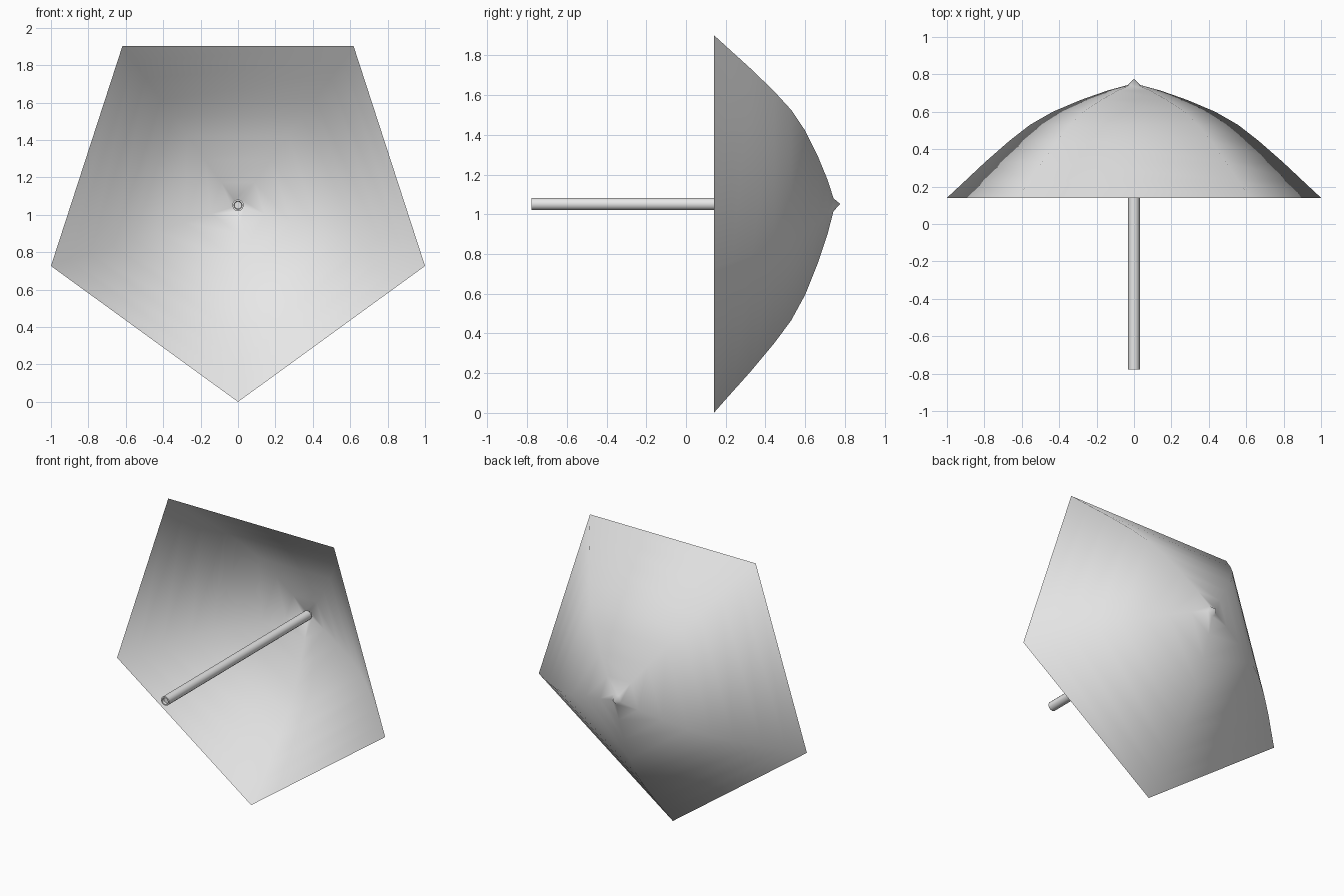
import bpy, bmesh, math

if "Cube" in bpy.data.objects:
    bpy.data.objects.remove(bpy.data.objects["Cube"])

CENTRE = 1.0515  # height of the umbrella axis, which runs along y

grey = bpy.data.materials.new("plain_grey")
grey.diffuse_color = (0.8, 0.8, 0.8, 1)
grey.use_nodes = True
grey.node_tree.nodes["Principled BSDF"].inputs["Base Color"].default_value = grey.diffuse_color


def lathe(name, profile, sides):
    """Spin (radius, y) points round the axis; radius 0 gives a single tip vertex."""
    bm = bmesh.new()
    rings = []
    for r, y in profile:
        if r == 0:
            rings.append([bm.verts.new((0, y, CENTRE))] * sides)
            continue
        angles = [2 * math.pi * k / sides for k in range(sides)]
        rings.append([bm.verts.new((r * math.sin(a), y, CENTRE - r * math.cos(a)))
                      for a in angles])
    for low, high in zip(rings, rings[1:]):
        for k in range(sides):
            n = (k + 1) % sides
            corners = [low[k], low[n], high[n], high[k]]
            bm.faces.new(list(dict.fromkeys(corners)))
    bm.normal_update()
    mesh = bpy.data.meshes.new(name)
    bm.to_mesh(mesh)
    bm.free()
    mesh.materials.append(grey)
    obj = bpy.data.objects.new(name, mesh)
    bpy.context.collection.objects.link(obj)
    return obj


def face_outward(obj, test):
    """Flip every face whose normal fails the test."""
    bm = bmesh.new()
    bm.from_mesh(obj.data)
    bm.normal_update()
    bmesh.ops.reverse_faces(bm, faces=[f for f in bm.faces if not test(f)])
    bm.to_mesh(obj.data)
    bm.free()


# Five-panel canopy with its little pointed tip, smooth across the ribs
canopy = lathe("canopy", [
    (1.0515, 0.14), (0.95, 0.23), (0.838, 0.33), (0.70, 0.445), (0.585, 0.53),
    (0.457, 0.60), (0.30, 0.663), (0.15, 0.713), (0.035, 0.743), (0, 0.777)], 5)
face_outward(canopy, lambda f: f.normal.y > 0)
canopy.data.shade_smooth()

# Round shaft with a shallow recess in the handle end
shaft = lathe("shaft", [
    (0, -0.76), (0.02, -0.76), (0.022, -0.777), (0.031, -0.777), (0.031, 0.74)], 12)
bm = bmesh.new()
bm.from_mesh(shaft.data)
bmesh.ops.recalc_face_normals(bm, faces=bm.faces[:])
bm.to_mesh(shaft.data)
bm.free()
bpy.context.view_layer.objects.active = shaft
shaft.select_set(True)
bpy.ops.object.shade_smooth_by_angle(angle=math.radians(40))
